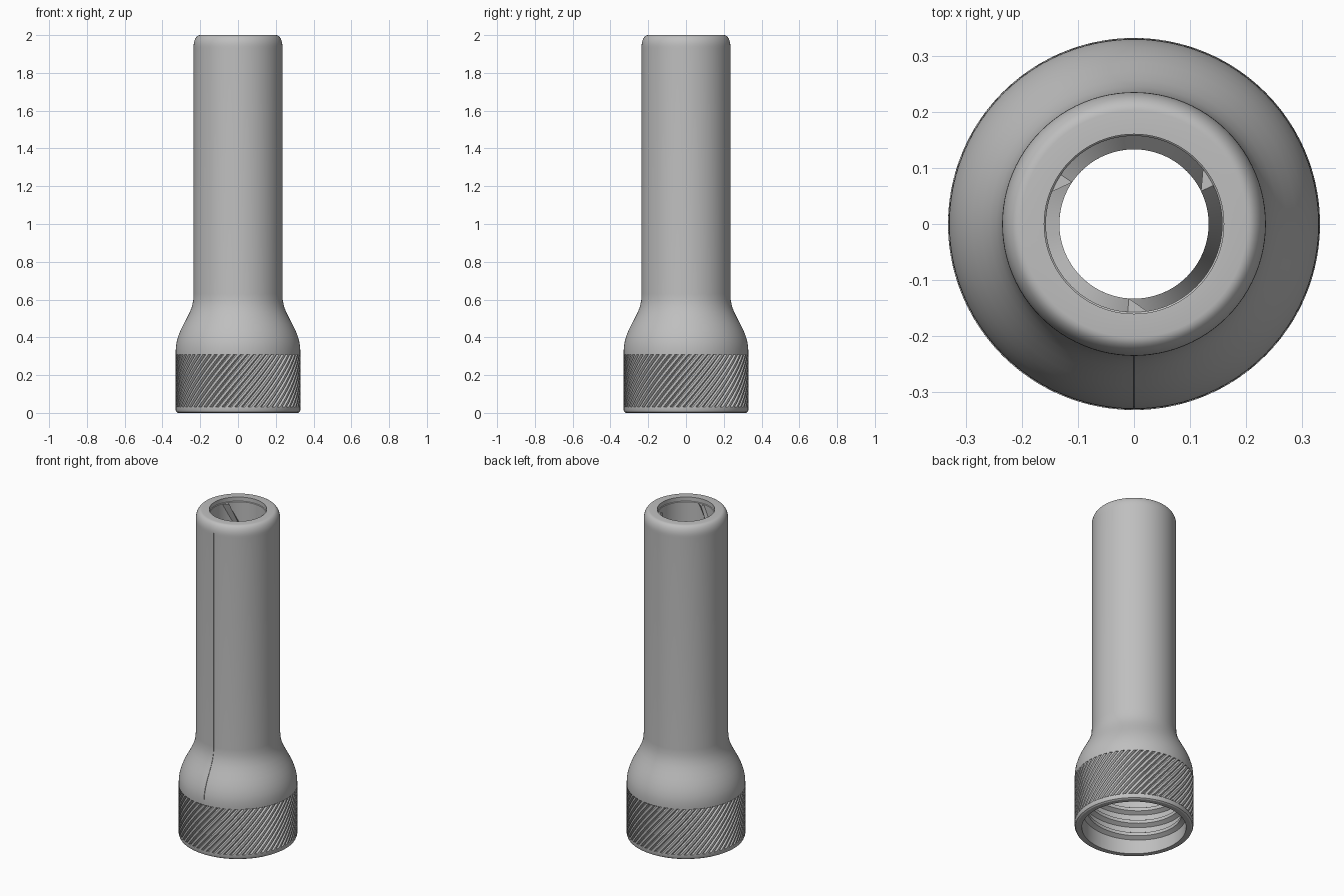
import bpy, bmesh
from math import sin, cos, pi, radians, tau

if "Cube" in bpy.data.objects:
    bpy.data.objects.remove(bpy.data.objects["Cube"], do_unlink=True)

grey = bpy.data.materials.new("satin_grey")
grey.use_nodes = True
grey.diffuse_color = (0.52, 0.52, 0.52, 1)
grey.node_tree.nodes["Principled BSDF"].inputs["Base Color"].default_value = (0.52, 0.52, 0.52, 1)


def build(name, rows, loop_rows=False, loop_cols=True, angle=30):
    """Skin a grid of (radius, angle, z) points; open row ends get capped if only columns loop."""
    bm = bmesh.new()
    grid = [[bm.verts.new((r * cos(a), r * sin(a), z)) for r, a, z in row] for row in rows]
    n, m = len(grid), len(grid[0])
    for i in range(n if loop_rows else n - 1):
        for j in range(m if loop_cols else m - 1):
            a, b = grid[i], grid[(i + 1) % n]
            k = (j + 1) % m
            bm.faces.new((a[j], a[k], b[k], b[j]))
    if not loop_rows and m < 10:
        bm.faces.new(grid[0])
        bm.faces.new(grid[-1])
    bmesh.ops.recalc_face_normals(bm, faces=bm.faces)
    mesh = bpy.data.meshes.new(name)
    bm.to_mesh(mesh)
    bm.free()
    mesh.materials.append(grey)
    obj = bpy.data.objects.new(name, mesh)
    bpy.context.collection.objects.link(obj)
    bpy.ops.object.select_all(action="DESELECT")
    obj.select_set(True)
    bpy.context.view_layer.objects.active = obj
    bpy.ops.object.shade_smooth_by_angle(angle=radians(angle))
    return obj


def helix(name, section, start, z0, pitch, turns, steps):
    """Sweep a section of (radius, angle offset, height offset) along a helix."""
    rows = []
    for i in range(steps + 1):
        t = turns * i / steps
        rows.append([(r, start + tau * t + da, z0 + pitch * t + dz) for r, da, dz in section])
    return build(name, rows)


# Turned body: outside from the foot to the lip, then down the bore and socket
foot = [(0.290, 0), (0.318, 0), (0.326, 0.005), (0.33, 0.015), (0.33, 0.03),
        (0.321, 0.03), (0.321, 0.31), (0.33, 0.31)]
shoulder = [(0.33, 0.325), (0.329, 0.35), (0.324, 0.38), (0.315, 0.41), (0.303, 0.44),
            (0.288, 0.47), (0.272, 0.50), (0.257, 0.53), (0.245, 0.56), (0.237, 0.595),
            (0.235, 0.63), (0.235, 1.93)]
lip = [(0.202 + 0.033 * cos(t * pi / 16), 1.942 + 0.058 * sin(t * pi / 16)) for t in range(9)]
bore = [(0.16, 2.0), (0.16, 1.975), (0.157, 1.972), (0.157, 0.46),
        (0.20, 0.41), (0.262, 0.36), (0.288, 0.345), (0.288, 0.04)]
profile = foot + shoulder + lip + bore

# A hairline parting groove runs up the front of the shoulder and barrel
segments, half = 96, 0.004
angles = [-pi / 2 - half, -pi / 2, -pi / 2 + half]
angles += [-pi / 2 + tau * i / segments for i in range(1, segments)]
grooved = range(len(foot), len(foot) + len(shoulder))
body_rows = [[(r - (0.004 if i in grooved and j == 1 else 0), a, z)
              for j, a in enumerate(angles)] for i, (r, z) in enumerate(profile)]
build("body", body_rows, loop_rows=True)

# Knurled grip: slanted lands and V grooves around the foot
teeth, levels, twist = 60, 12, 0.72
wave = [(0.0, 0.3315), (0.45, 0.3315), (0.75, 0.3205)]
knurl_rows = []
for i in range(levels + 1):
    t = i / levels
    knurl_rows.append([(r, tau * (k + f) / teeth + twist * t, 0.03 + 0.28 * t)
                       for k in range(teeth) for f, r in wave])
build("knurled_grip", knurl_rows, angle=15)

# Three spiral ribs with saw-tooth section inside the bore
rib = [(0.161, radians(-4), 0), (0.133, radians(-4), 0), (0.161, radians(10), 0)]
pitch, low, high = 1.9, 0.47, 1.97
turns = (high - low) / pitch
for n in range(3):
    top_angle = -pi / 2 + n * tau / 3
    helix("bore_rib_%d" % (n + 1), rib, top_angle - tau * turns, low, pitch, turns, 96)

# Internal screw thread in the socket
thread = [(0.294, 0, -0.028), (0.264, 0, -0.010), (0.264, 0, 0.010), (0.294, 0, 0.028)]
helix("socket_thread", thread, 0, 0.06, 0.08, 3.2, 288)
